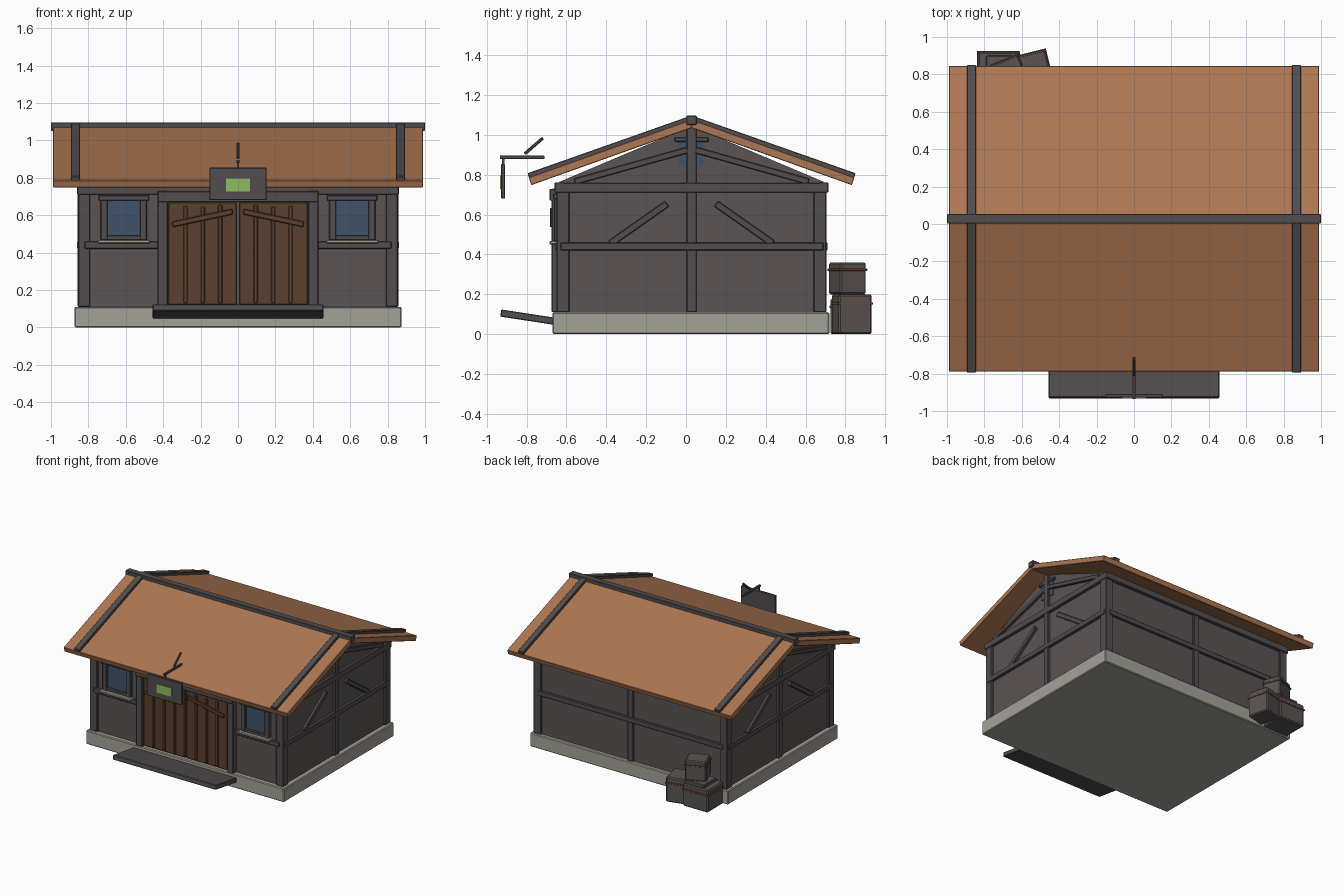
import bpy, bmesh, math
from mathutils import Euler

if "Cube" in bpy.data.objects:
    bpy.data.objects.remove(bpy.data.objects["Cube"])

YC = 0.028  # house centre line in depth


def mat(name, r, g, b):
    m = bpy.data.materials.new(name)
    m.diffuse_color = (r, g, b, 1)
    m.use_nodes = True
    m.node_tree.nodes["Principled BSDF"].inputs["Base Color"].default_value = m.diffuse_color
    return m


ROOF = mat("roof_orange_brown", 0.42, 0.185, 0.085)
WALL = mat("wall_grey", 0.105, 0.087, 0.087)
BEAM = mat("beam_dark_grey", 0.085, 0.075, 0.077)
STONE = mat("stone_light_grey", 0.37, 0.36, 0.31)
DOOR = mat("door_brown", 0.105, 0.05, 0.027)
GLASS = mat("glass_blue", 0.05, 0.085, 0.14)
GREEN = mat("sign_green", 0.28, 0.50, 0.12)
RUST = mat("band_rust", 0.20, 0.07, 0.035)


def finish(name, bm, m, bevel):
    bmesh.ops.recalc_face_normals(bm, faces=bm.faces)
    if bevel:
        bmesh.ops.bevel(bm, geom=bm.edges[:], offset=bevel, segments=1, affect='EDGES')
    me = bpy.data.meshes.new(name)
    bm.to_mesh(me)
    bm.free()
    me.materials.append(m)
    ob = bpy.data.objects.new(name, me)
    bpy.context.collection.objects.link(ob)
    return ob


def box(name, x, y, z, m, bevel=0.004):
    """Box from (min, max) ranges."""
    bm = bmesh.new()
    bmesh.ops.create_cube(bm, size=1)
    for v in bm.verts:
        for i, (a, b) in enumerate((x, y, z)):
            v.co[i] = a + (b - a) * (v.co[i] + 0.5)
    return finish(name, bm, m, bevel)


def turned(name, c, size, rot, m, bevel=0.004):
    """Box by centre, size and rotation."""
    ob = box(name, *[(-s / 2, s / 2) for s in size], m, bevel)
    ob.location = c
    ob.rotation_euler = Euler(rot)
    return ob


def bar_yz(name, x, p, q, w, t, m):
    """Bar of width w and x-thickness t between two (y, z) points."""
    d = math.hypot(q[0] - p[0], q[1] - p[1])
    return turned(name, (x, (p[0] + q[0]) / 2, (p[1] + q[1]) / 2), (t, d, w),
                  (math.atan2(q[1] - p[1], q[0] - p[0]), 0, 0), m)


def prism(name, pts, x0, x1, m, bevel=0.0):
    """(y, z) profile extruded along x."""
    bm = bmesh.new()
    f = bm.faces.new([bm.verts.new((x0, *p)) for p in pts])
    ext = bmesh.ops.extrude_face_region(bm, geom=[f])
    for g in ext['geom']:
        if isinstance(g, bmesh.types.BMVert):
            g.co.x = x1
    return finish(name, bm, m, bevel)


def my(y):
    return 2 * YC - y


# foundation and solid gabled body
box("foundation", (-0.875, 0.875), (-0.67, 0.72), (0, 0.11), STONE, 0.006)
prism("wall_body", [(-0.635, 0.1), (-0.635, 0.765), (YC, 1.045), (my(-0.635), 0.765),
                    (my(-0.635), 0.1)], -0.838, 0.838, WALL)

# corner posts
for sx in (-1, 1):
    xs = tuple(sorted((sx * 0.79, sx * 0.855)))
    box("corner_post_front", xs, (-0.65, -0.585), (0.11, 0.75), BEAM)
    box("corner_post_back", xs, (0.64, 0.705), (0.11, 0.75), BEAM)

# top plates and rails
box("top_plate_front", (-0.86, 0.86), (-0.66, -0.61), (0.71, 0.762), BEAM)
box("top_plate_back", (-0.86, 0.86), (0.665, 0.715), (0.71, 0.762), BEAM)
box("back_rail", (-0.82, 0.82), (0.67, 0.71), (0.42, 0.46), BEAM)
box("back_post", (-0.025, 0.025), (0.67, 0.705), (0.11, 0.72), BEAM)
for s in (-1, 1):
    def X(a, b):
        return tuple(sorted((s * a, s * b)))

    # side framing
    box("side_top_plate", X(0.82, 0.86), (-0.655, 0.71), (0.71, 0.76), BEAM)
    box("side_rail", X(0.82, 0.86), (-0.63, 0.69), (0.42, 0.46), BEAM)
    box("side_post", X(0.82, 0.857), (YC - 0.025, YC + 0.025), (0.11, 1.05), BEAM)
    for f in (lambda y: y, my):
        bar_yz("side_brace", s * 0.843, (f(-0.38), 0.455), (f(-0.095), 0.655), 0.035, 0.03, BEAM)
        bar_yz("gable_rafter", s * 0.843, (f(-0.56), 0.765), (f(0.01), 0.925), 0.032, 0.03, BEAM)
    # gable window and its crossbar
    box("gable_window", X(0.83, 0.845), (YC - 0.065, YC + 0.065), (0.85, 0.985), GLASS, 0)
    box("gable_crossbar", X(0.825, 0.853), (YC - 0.085, YC + 0.085), (0.965, 0.988), BEAM)
    # front rail
    box("front_rail", X(0.42, 0.82), (-0.655, -0.62), (0.42, 0.46), BEAM)
    # front window
    box("window_glass", X(0.52, 0.70), (-0.645, -0.63), (0.48, 0.685), GLASS, 0)
    for a in (0.487, 0.697):
        box("window_jamb", X(a, a + 0.038), (-0.662, -0.625), (0.465, 0.70), BEAM)
    box("window_head", X(0.475, 0.745), (-0.667, -0.625), (0.678, 0.708), BEAM)
    box("window_bottom", X(0.50, 0.72), (-0.66, -0.625), (0.465, 0.492), BEAM)
    box("window_sill", X(0.472, 0.75), (-0.685, -0.625), (0.45, 0.468), STONE)
    # door leaf with battens and slanted brace
    box("door_post", X(0.375, 0.43), (-0.675, -0.62), (0.11, 0.73), BEAM)
    box("door_leaf", X(0.008, 0.372), (-0.663, -0.63), (0.12, 0.67), DOOR)
    for i, top in enumerate((0.655, 0.645, 0.65)):
        c = 0.095 + 0.093 * i
        box("door_batten", X(c - 0.011, c + 0.011), (-0.673, -0.65), (0.13, top), DOOR)
    turned("door_brace", (s * 0.19, -0.676, 0.585), (0.33, 0.016, 0.03),
           (0, s * math.radians(12), 0), DOOR)
    # roof cover strip near each end
    for f in (lambda y: y, my):
        prism("roof_strip", [(f(-0.795), 0.808), (f(0.028), 1.098), (f(0.028), 1.065),
                             (f(-0.787), 0.78)], s * 0.845, s * 0.893, BEAM, 0.003)

box("door_lintel", (-0.43, 0.43), (-0.685, -0.62), (0.67, 0.728), BEAM)

# roof slopes and ridge
for side, f in (("front", lambda y: y), ("back", my)):
    prism("roof_" + side, [(f(-0.79), 0.787), (f(0.028), 1.078), (f(0.028), 1.035),
                           (f(-0.777), 0.748)], -0.99, 0.99, ROOF, 0.003)
box("ridge_beam", (-1, 1), (YC - 0.026, YC + 0.026), (1.05, 1.097), BEAM)

# entry ramp board, tilted up toward the front
bar_yz("entry_board", 0, (-0.93, 0.106), (-0.655, 0.064), 0.036, 0.912, BEAM)

# hanging sign
box("sign_arm", (-0.008, 0.008), (-0.935, -0.71), (0.879, 0.896), BEAM, 0.002)
bar_yz("sign_arm_brace", 0, (-0.81, 0.905), (-0.718, 0.985), 0.016, 0.014, BEAM)
box("sign_hanger", (-0.006, 0.006), (-0.924, -0.912), (0.84, 0.885), BEAM, 0)
box("sign_board", (-0.153, 0.153), (-0.928, -0.908), (0.68, 0.855), BEAM)
box("sign_panel", (-0.065, 0.065), (-0.933, -0.925), (0.728, 0.797), GREEN, 0)


# crates behind the house
def crate(name, c, w, d, z0, h, ang):
    r = (0, 0, math.radians(ang))
    turned(name, (*c, z0 + h / 2), (w, d, h), r, WALL, 0.008)
    turned(name + "_band", (*c, z0 + h * 0.77), (w + 0.01, d + 0.01, 0.012), r, RUST, 0.002)


crate("crate_large", (-0.725, 0.822), 0.22, 0.195, 0, 0.178, 0)
crate("crate_turned", (-0.53, 0.832), 0.155, 0.17, 0, 0.2, 14)
crate("crate_top", (-0.67, 0.81), 0.16, 0.14, 0.2, 0.16, 22)
box("crate_lid", (-0.79, -0.62), (0.74, 0.90), (0.17, 0.203), WALL)
